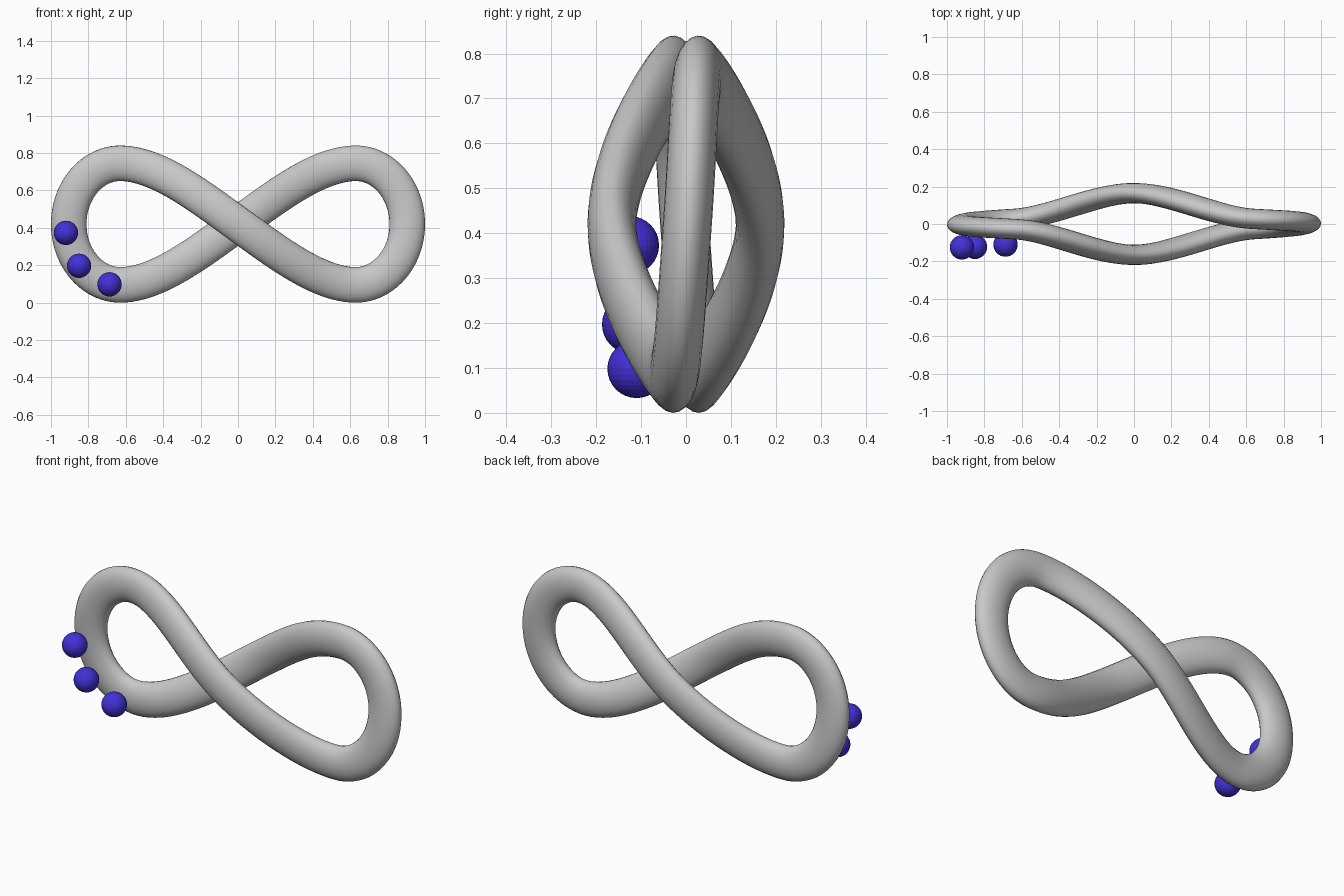
import bpy
from mathutils import Vector

if "Cube" in bpy.data.objects:
    bpy.data.objects.remove(bpy.data.objects["Cube"])

FLAT = 0.57   # the tube is squashed front to back
MID = 0.42    # height of the crossing
R = 0.095     # tube radius in the plane of the loop


def material(name, rgb):
    m = bpy.data.materials.new(name)
    m.diffuse_color = (*rgb, 1)
    m.use_nodes = True
    m.node_tree.nodes["Principled BSDF"].inputs["Base Color"].default_value = m.diffuse_color
    return m


grey = material("light_grey", (0.58, 0.58, 0.58))
blue = material("deep_blue", (0.055, 0.03, 0.68))

# Half of the path: (point, outgoing tangent handle, incoming handle length ratio)
# The other half is the same path turned half a revolution, going in front.
nodes = [
    ((0.905, 0.003, 0.00), (0, 0.013, 0.18), 1.0),       # right end
    ((0.63, 0.028, 0.325), (-0.20, 0.012, 0), 0.75),     # upper right
    ((0.0, 0.165, 0.00), (-0.20, 0, -0.144), 1.0),       # back of the crossing
    ((-0.63, 0.028, -0.325), (-0.15, -0.009, 0), 1.33),  # lower left
]
# Returning half: mirrored left-right and front-back
nodes += [((-x, -y, z), (-a, -b, c), k) for (x, y, z), (a, b, c), k in nodes]

curve = bpy.data.curves.new("figure_eight_tube", 'CURVE')
curve.dimensions = '3D'
curve.bevel_depth = R
curve.bevel_resolution = 10
curve.resolution_u = 24
spline = curve.splines.new('BEZIER')
spline.bezier_points.add(len(nodes) - 1)
spline.use_cyclic_u = True
for bp, (p, h, k) in zip(spline.bezier_points, nodes):
    p = Vector((p[0], p[1] / FLAT, p[2] + MID))
    h = Vector((h[0], h[1] / FLAT, h[2]))
    bp.handle_left_type = bp.handle_right_type = 'FREE'
    bp.co = p
    bp.handle_right = p + h
    bp.handle_left = p - h * k
curve.materials.append(grey)
tube = bpy.data.objects.new("figure_eight_tube", curve)
bpy.context.collection.objects.link(tube)
tube.scale = (1, FLAT, 1)
bpy.ops.object.select_all(action='DESELECT')
tube.select_set(True)
bpy.context.view_layer.objects.active = tube
bpy.ops.object.convert(target='MESH')
bpy.ops.object.transform_apply(location=False, rotation=False, scale=True)
bpy.ops.object.shade_smooth()

# Three beads along the lower left of the loop
for i, loc in enumerate([(-0.92, -0.125, 0.373), (-0.85, -0.122, 0.197), (-0.687, -0.11, 0.098)]):
    bpy.ops.mesh.primitive_uv_sphere_add(segments=32, ring_count=16, radius=0.065, location=loc)
    bead = bpy.context.object
    bead.name = f"bead_{i + 1}"
    bead.data.materials.append(blue)
